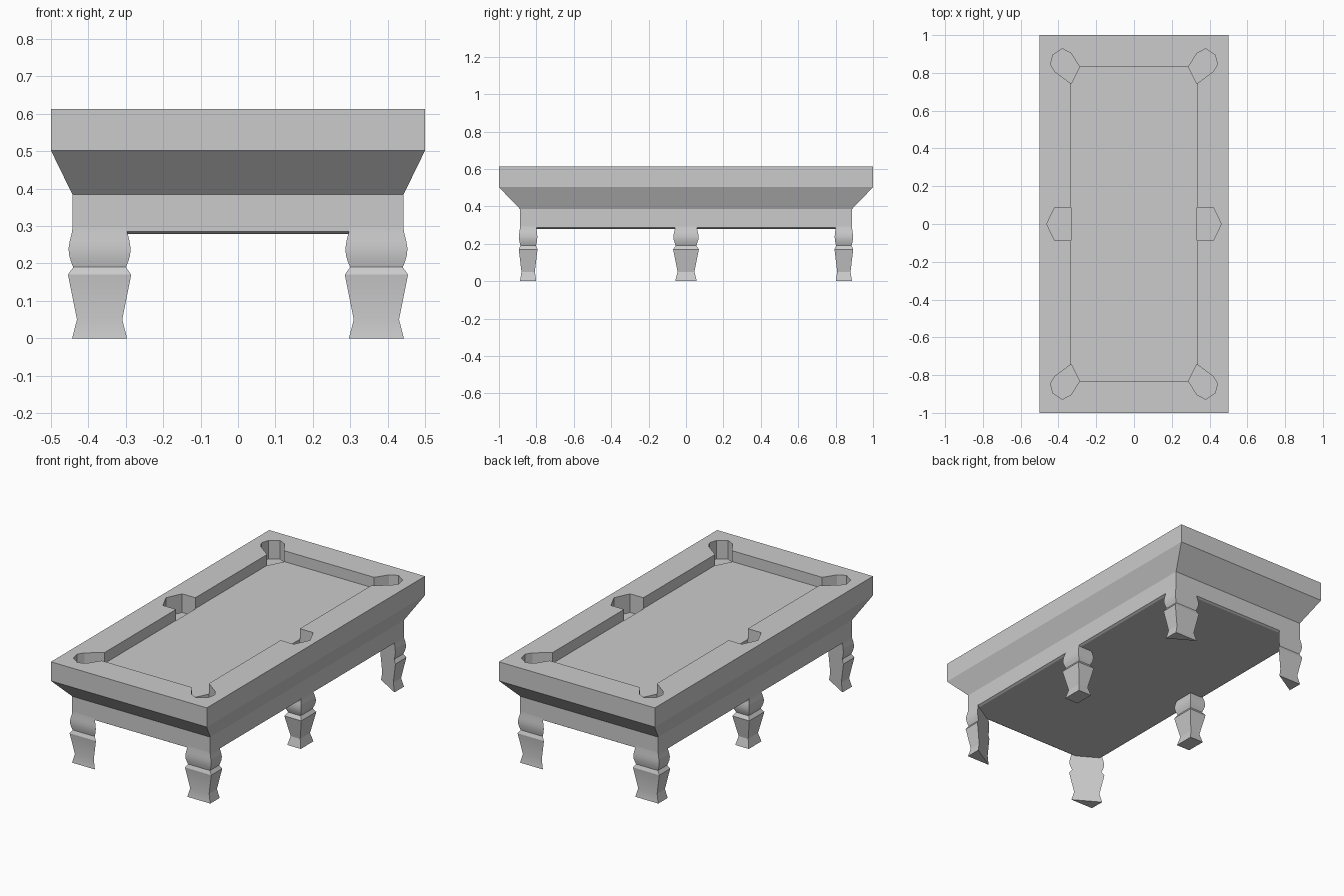
import bpy, bmesh, math

if "Cube" in bpy.data.objects:
    bpy.data.objects.remove(bpy.data.objects["Cube"])


def loft(name, rings):
    """Solid skinned through a stack of equal-length point rings."""
    bm = bmesh.new()
    loops = [[bm.verts.new(p) for p in ring] for ring in rings]
    n = len(loops[0])
    for a, b in zip(loops, loops[1:]):
        for i in range(n):
            j = (i + 1) % n
            bm.faces.new((a[i], a[j], b[j], b[i]))
    bm.faces.new(loops[0][::-1])
    bm.faces.new(loops[-1])
    bmesh.ops.recalc_face_normals(bm, faces=bm.faces)
    mesh = bpy.data.meshes.new(name)
    bm.to_mesh(mesh)
    bm.free()
    obj = bpy.data.objects.new(name, mesh)
    bpy.context.collection.objects.link(obj)
    return obj


def rect(hx, hy, z):
    return [(-hx, -hy, z), (hx, -hy, z), (hx, hy, z), (-hx, hy, z)]


def activate(obj):
    bpy.ops.object.select_all(action='DESELECT')
    obj.select_set(True)
    bpy.context.view_layer.objects.active = obj


def cut(target, outline, floor):
    """Cut a straight-sided recess down to the given floor height."""
    tool = loft("recess_cutter", [[(x, y, z) for x, y in outline] for z in (floor, 0.7)])
    tool.hide_render = True
    mod = target.modifiers.new("recess", 'BOOLEAN')
    mod.operation = 'DIFFERENCE'
    mod.solver = 'EXACT'
    mod.object = tool
    activate(target)
    bpy.ops.object.modifier_apply(modifier=mod.name)
    bpy.data.objects.remove(tool, do_unlink=True)


# Table body: apron, flared cornice and rail
body = loft("table_body", [rect(0.43, 0.875, 0.279), rect(0.443, 0.887, 0.286),
                           rect(0.443, 0.887, 0.385), rect(0.5, 1.0, 0.502),
                           rect(0.5, 1.0, 0.613)])

# Playing field recess, corners clipped at the pocket mouths
cut(body, [(-0.335, -0.745), (-0.29, -0.835), (0.29, -0.835), (0.335, -0.745),
           (0.335, 0.745), (0.29, 0.835), (-0.29, 0.835), (-0.335, 0.745)], 0.55)

# Corner and side pockets
corner_pocket = [(0.333, 0.743), (0.42, 0.808), (0.442, 0.845), (0.43, 0.894),
                 (0.38, 0.928), (0.335, 0.905), (0.288, 0.833)]
side_pocket = [(0.333, -0.088), (0.42, -0.088), (0.462, 0), (0.42, 0.088), (0.333, 0.088)]
for sx in (-1, 1):
    for sy in (-1, 1):
        cut(body, [(x * sx, y * sy) for x, y in corner_pocket], 0.505)
    cut(body, [(x * sx, y) for x, y in side_pocket], 0.505)

# Leg profile: (height, outward offset)
profile = [(0, 0), (0.05, -0.013), (0.17, 0.011), (0.19, -0.003), (0.205, 0.003),
           (0.222, 0.008), (0.24, 0.0095), (0.262, 0.006), (0.285, 0), (0.3, -0.001)]


def leg(name, plan, cx, cy, hx, hy, ky, sx, sy):
    """Leg with a plan given in unit corners, swollen along the profile."""
    rings = [[(sx * (cx + u * (hx + o)), sy * (cy + v * (hy + ky * o)), z) for u, v in plan]
             for z, o in profile]
    obj = loft(name, rings)
    activate(obj)
    bpy.ops.object.shade_smooth_by_angle(angle=math.radians(25))


# Three-sided corner legs and four-sided middle legs
triangle = [(1, 1), (-1, 1), (1, -1)]
square = [(-1, -1), (1, -1), (1, 1), (-1, 1)]
for sx, side in ((-1, "left"), (1, "right")):
    for sy, end in ((-1, "front"), (1, "back")):
        leg(f"{end}_{side}_leg", triangle, 0.37, 0.844, 0.0735, 0.0435, 0.6, sx, sy)
    leg(f"middle_{side}_leg", square, 0.4, 0, 0.0435, 0.058, 1.0, sx, 1)
